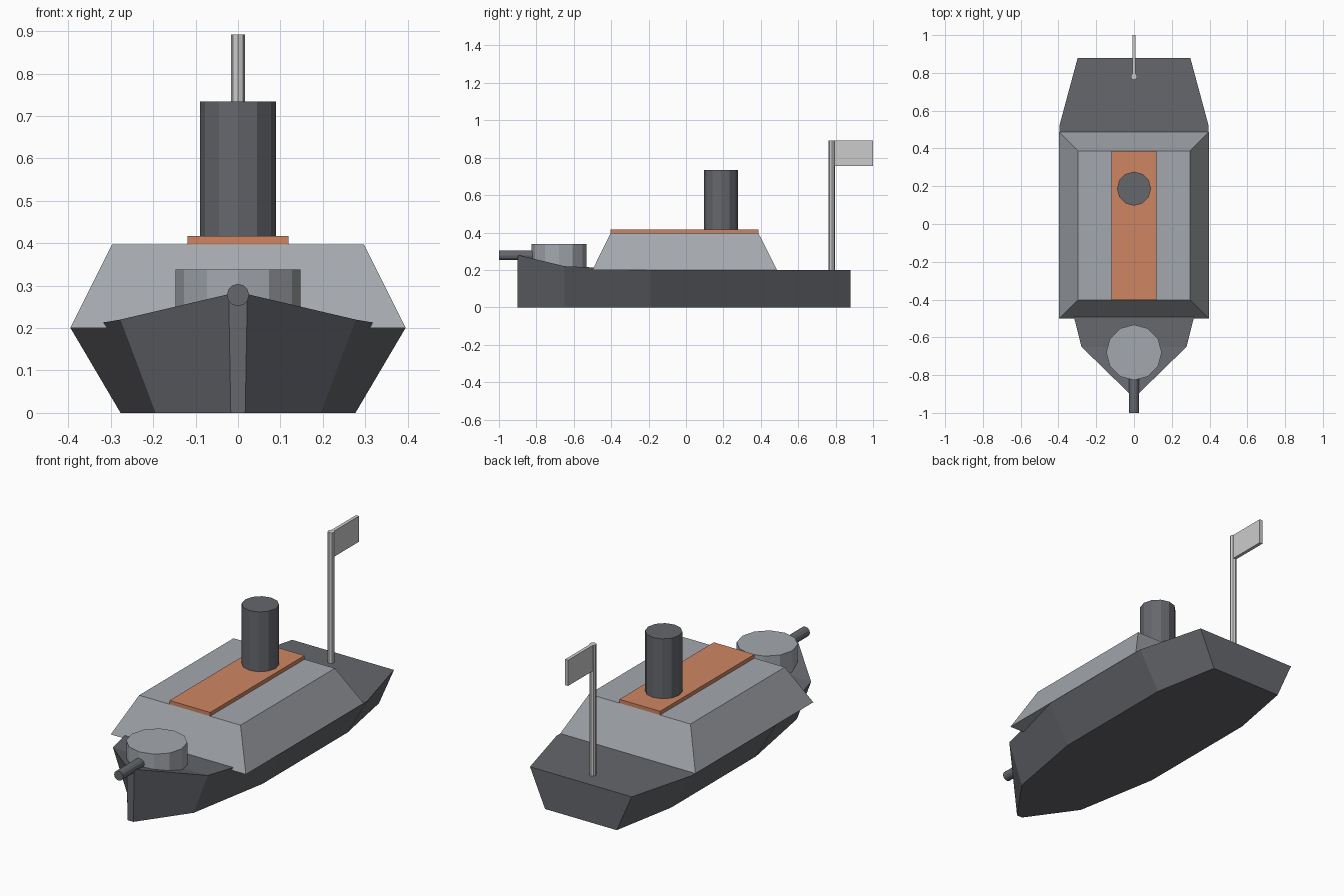
import bpy, bmesh
from math import pi

if "Cube" in bpy.data.objects:
    bpy.data.objects.remove(bpy.data.objects["Cube"])

def material(name, rgb):
    m = bpy.data.materials.new(name)
    m.diffuse_color = (*rgb, 1)
    m.use_nodes = True
    m.node_tree.nodes["Principled BSDF"].inputs["Base Color"].default_value = m.diffuse_color
    return m

dark = material("dark_grey", (0.13, 0.135, 0.15))
light = material("blue_grey", (0.37, 0.39, 0.42))
tan = material("tan", (0.62, 0.24, 0.125))

def loft(name, rings, mat=None):
    """Solid through a series of equal-length rings, capped at both ends."""
    bm = bmesh.new()
    loops = [[bm.verts.new(p) for p in r] for r in rings]
    n = len(loops[0])
    for a, b in zip(loops, loops[1:]):
        for i in range(n):
            j = (i + 1) % n
            bm.faces.new((a[i], a[j], b[j], b[i]))
    bm.faces.new(loops[0])
    bm.faces.new(loops[-1])
    bmesh.ops.recalc_face_normals(bm, faces=bm.faces)
    me = bpy.data.meshes.new(name)
    bm.to_mesh(me)
    bm.free()
    ob = bpy.data.objects.new(name, me)
    bpy.context.collection.objects.link(ob)
    if mat:
        me.materials.append(mat)

def rect(x, y0, y1, z):
    return [(-x, y0, z), (x, y0, z), (x, y1, z), (-x, y1, z)]

def cylinder(name, r, depth, loc, mat=None, sides=12, rot=(0, 0, 0)):
    bpy.ops.mesh.primitive_cylinder_add(vertices=sides, radius=r, depth=depth,
                                        location=loc, rotation=rot)
    ob = bpy.context.object
    ob.name = name
    if mat:
        ob.data.materials.append(mat)

# Hull: stations of y, deck half width, deck height, bottom half width
stations = [(-0.90, 0.022, 0.28, 0.017), (-0.65, 0.278, 0.22, 0.195),
            (-0.19, 0.395, 0.20, 0.277), (0.52, 0.395, 0.20, 0.277),
            (0.88, 0.298, 0.20, 0.21)]
loft("hull", [[(-b, y, 0), (b, y, 0), (w, y, z), (-w, y, z)]
              for y, w, z, b in stations], dark)

# Sloped cabin and coloured roof panel
loft("cabin", [rect(0.396, -0.50, 0.487, 0.20), rect(0.297, -0.403, 0.387, 0.397)], light)
loft("roof_panel", [rect(0.119, -0.403, 0.387, 0.39),
                    rect(0.119, -0.403, 0.387, 0.417)], tan)

# Funnel
cylinder("funnel", 0.09, 0.335, (0, 0.187, 0.5665), dark)

# Gun turret and barrel
cylinder("turret", 0.147, 0.14, (0, -0.68, 0.268), light)
cylinder("gun_barrel", 0.026, 0.25, (0, -0.875, 0.278), dark, rot=(pi / 2, 0, 0))

# Flag pole and flag
cylinder("flag_pole", 0.017, 0.70, (0, 0.78, 0.542), sides=8)
loft("flag", [rect(0.009, 0.78, 1.0, 0.756), rect(0.009, 0.78, 1.0, 0.892)])
